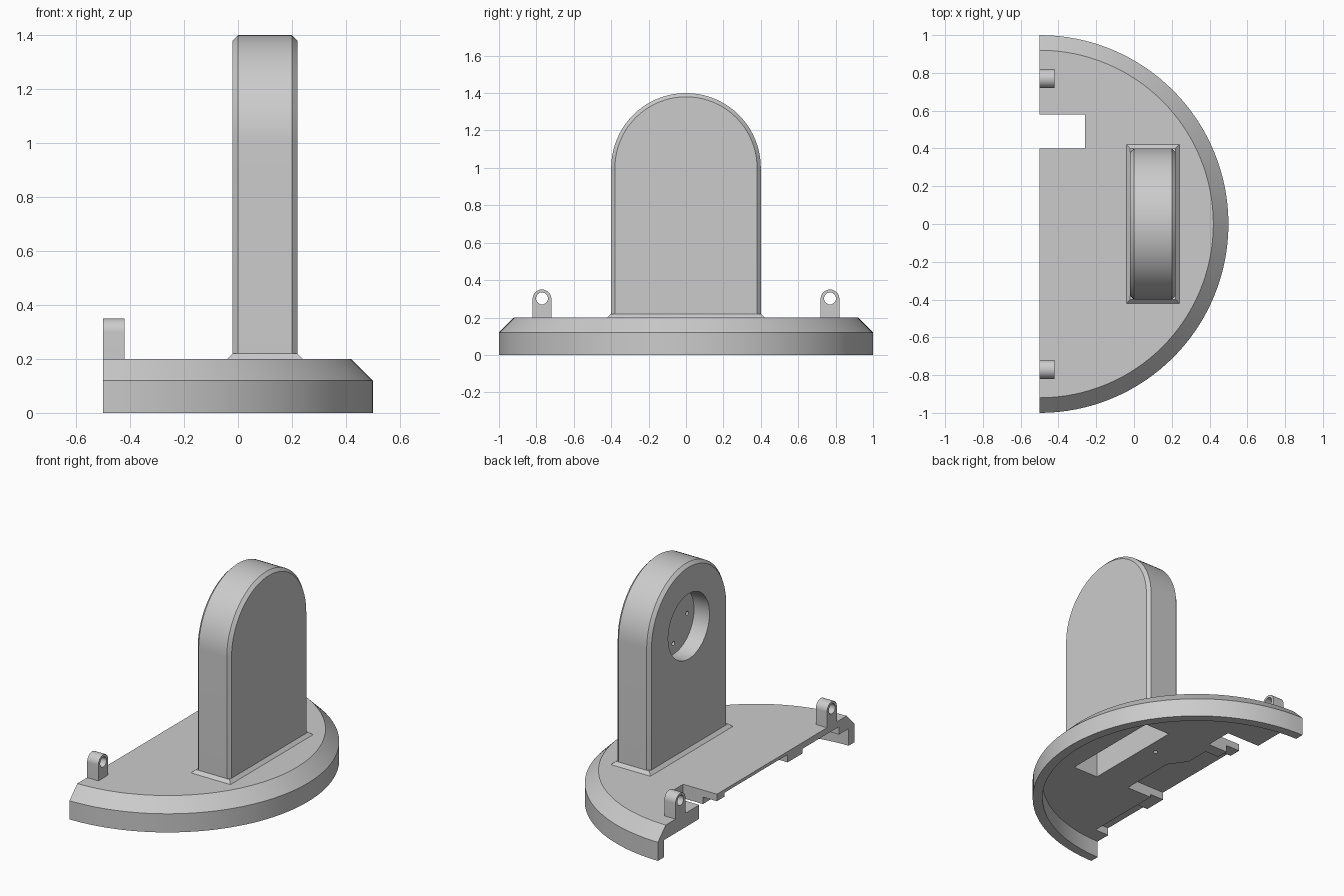
import bpy, bmesh, math

if "Cube" in bpy.data.objects:
    bpy.data.objects.remove(bpy.data.objects["Cube"])

grey = bpy.data.materials.new("plain grey")
grey.use_nodes = True
grey.diffuse_color = (0.6, 0.6, 0.6, 1)
grey.node_tree.nodes["Principled BSDF"].inputs["Base Color"].default_value = (0.6, 0.6, 0.6, 1)


def loft(name, rings):
    """Closed solid through matching rings of points."""
    bm = bmesh.new()
    loops = [[bm.verts.new(p) for p in ring] for ring in rings]
    n = len(loops[0])
    for a, b in zip(loops, loops[1:]):
        for i in range(n):
            j = (i + 1) % n
            bm.faces.new((a[i], a[j], b[j], b[i]))
    bm.faces.new(loops[0])
    bm.faces.new(loops[-1])
    bmesh.ops.recalc_face_normals(bm, faces=bm.faces)
    mesh = bpy.data.meshes.new(name)
    bm.to_mesh(mesh)
    bm.free()
    mesh.materials.append(grey)
    obj = bpy.data.objects.new(name, mesh)
    bpy.context.collection.objects.link(obj)
    return obj


def half_disc(r, z, back=-0.5, n=64):
    pts = [(-0.5 + r * math.cos(t), r * math.sin(t), z)
           for t in (math.pi * (i / n - 0.5) for i in range(n + 1))]
    if back < -0.5:
        pts += [(back, r, z), (back, -r, z)]
    return pts


def prism(name, outline, z0, z1):
    return loft(name, [[(x, y, z) for x, y in outline] for z in (z0, z1)])


def rect(x0, x1, y0, y1, z):
    return [(x0, y0, z), (x1, y0, z), (x1, y1, z), (x0, y1, z)]


def box(name, x0, x1, y0, y1, z0, z1):
    return loft(name, [rect(x0, x1, y0, y1, z0), rect(x0, x1, y0, y1, z1)])


def arch(x, y, z, r, bottom, n=40):
    pts = [(x, y + r * math.cos(math.pi * i / n), z + r * math.sin(math.pi * i / n))
           for i in range(n + 1)]
    return pts + [(x, y - r, bottom), (x, y + r, bottom)]


def circle(r, n):
    return [(r * math.cos(math.tau * i / n), r * math.sin(math.tau * i / n)) for i in range(n)]


def rod(name, x0, x1, y, z, r, n=48):
    return loft(name, [[(x, y + a, z + b) for a, b in circle(r, n)] for x in (x0, x1)])


def cut(obj, cutter):
    mod = obj.modifiers.new("cut", 'BOOLEAN')
    mod.operation = 'DIFFERENCE'
    mod.solver = 'EXACT'
    mod.object = cutter
    bpy.context.view_layer.objects.active = obj
    bpy.ops.object.modifier_apply(modifier=mod.name)
    bpy.data.objects.remove(cutter)


def slot():
    return box("slot_cutter", 0.01, 0.19, -0.34, 0.34, -0.1, 0.78)


# Half-round base, hollow underneath and open along its flat side
base = loft("base", [half_disc(1, 0), half_disc(1, 0.12), half_disc(0.92, 0.2)])
cut(base, loft("cavity_cutter", [half_disc(0.94, -0.1, -0.6), half_disc(0.94, 0.11, -0.6)]))

# Recess below the middle of the plate
cut(base, prism("recess_cutter", [(-0.6, -0.32), (-0.22, -0.32), (-0.22, 0.05),
                                  (-0.3, 0.16), (-0.3, 0.32), (-0.6, 0.32)], 0.05, 0.18))

# Stepped rebates along the flat edge: y range and underside height
for y0, y1, z in ((-0.84, -0.47, 0.16), (-0.47, -0.32, 0.13), (0.32, 0.42, 0.155)):
    cut(base, box("rebate_cutter", -0.6, -0.4, y0, y1, 0.05, z))

# Cable notch, tower opening and small blind hole
cut(base, box("notch_cutter", -0.6, -0.26, 0.4, 0.58, -0.1, 0.3))
cut(base, slot())
cut(base, prism("hole_cutter", [(x - 0.07, y + 0.12) for x, y in circle(0.014, 16)], 0.05, 0.16))

# Sloped foot around the tower
foot = loft("tower_foot", [rect(-0.04, 0.24, -0.42, 0.42, 0.19), rect(-0.04, 0.24, -0.42, 0.42, 0.2),
                           rect(-0.02, 0.22, -0.4, 0.4, 0.22)])
cut(foot, slot())

# Round-topped tower with chamfered rims
tower = loft("tower", [arch(x, 0, 1, r, 0.17) for x, r in
                       ((-0.02, 0.38), (0, 0.4), (0.2, 0.4), (0.22, 0.38))])
cut(tower, slot())

# Round pocket in the tower with four screw holes
cut(tower, rod("pocket_cutter", -0.1, 0.09, 0, 1, 0.21))
for k in range(4):
    a = k * math.pi / 2
    cut(tower, rod("screw_cutter", 0.05, 0.15, 0.14 * math.cos(a), 1 + 0.14 * math.sin(a), 0.013, 16))

# Pierced hinge lugs at both ends of the flat side
lugs = []
for side, y in (("left", 0.77), ("right", -0.77)):
    lug = loft("hinge_lug_" + side, [arch(x, y, 0.3, 0.05, 0.19, 24) for x in (-0.5, -0.42)])
    cut(lug, rod("pin_cutter", -0.6, -0.3, y, 0.302, 0.032, 32))
    lugs.append(lug)

# Smooth curves, sharp edges
bpy.ops.object.select_all(action='DESELECT')
for obj in [base, foot, tower] + lugs:
    obj.select_set(True)
bpy.context.view_layer.objects.active = base
bpy.ops.object.shade_smooth_by_angle(angle=math.radians(25))
